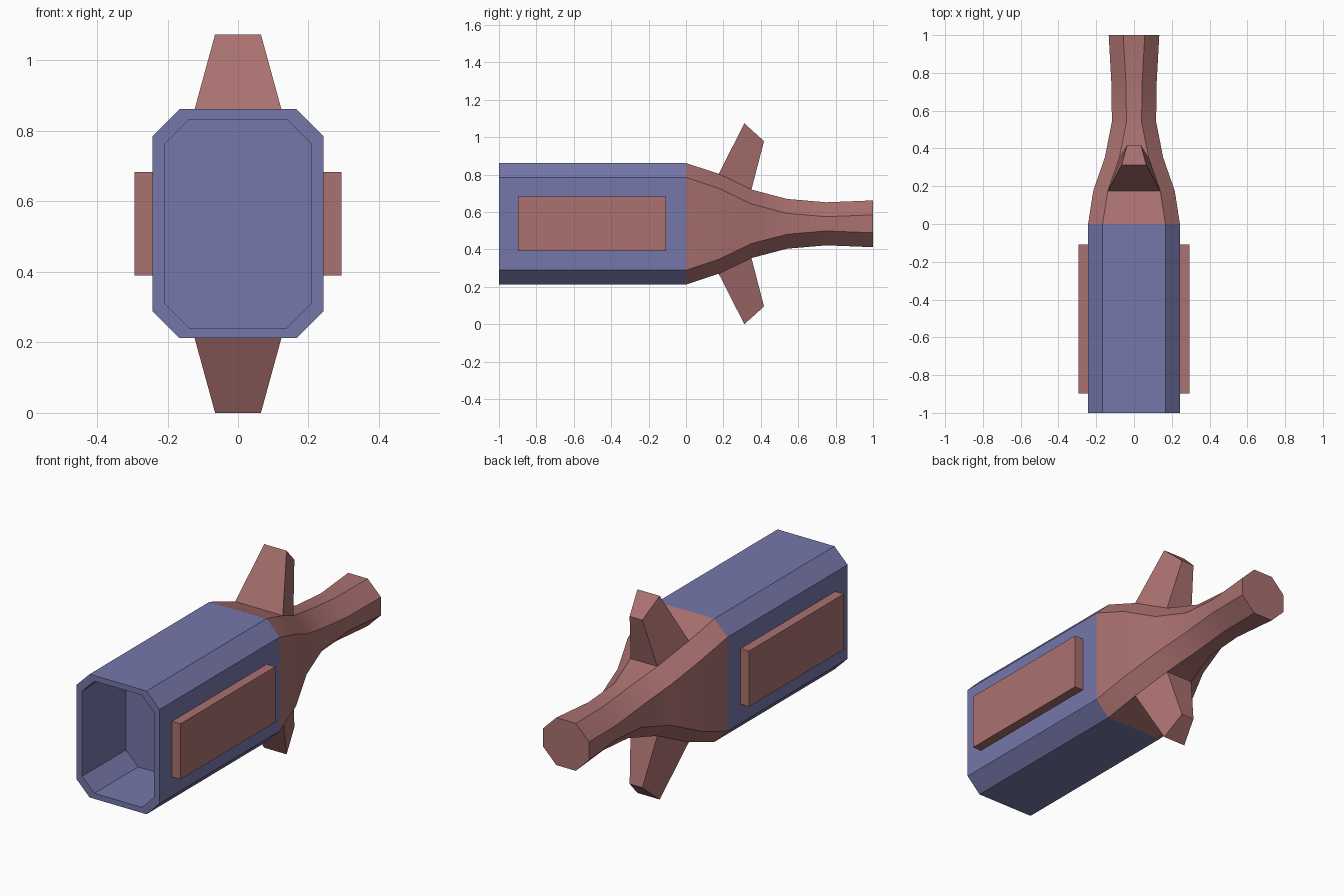
import bpy, bmesh
from math import radians

if "Cube" in bpy.data.objects:
    bpy.data.objects.remove(bpy.data.objects["Cube"])

MID = 0.537  # height of the long axis


def material(name, rgb):
    m = bpy.data.materials.new(name)
    m.diffuse_color = (*rgb, 1)
    m.use_nodes = True
    m.node_tree.nodes["Principled BSDF"].inputs["Base Color"].default_value = m.diffuse_color
    return m


blue = material("blue", (0.18, 0.185, 0.40))
red = material("red", (0.40, 0.165, 0.16))


def octagon(bm, y, hx, hz, c):
    """Ring of a rectangle with cut corners."""
    quarter = [(hx, hz - c), (hx - c, hz)]
    pts = quarter + [(-x, z) for x, z in reversed(quarter)]
    pts += [(-x, -z) for x, z in pts]
    return [bm.verts.new((x, y, MID + z)) for x, z in pts]


def loft(bm, sections):
    """Bridge rings running towards -y on the outside."""
    rings = [octagon(bm, *s) for s in sections]
    for a, b in zip(rings, rings[1:]):
        for i in range(8):
            j = (i + 1) % 8
            bm.faces.new((a[i], a[j], b[j], b[i]))
    return rings


def finish(bm, name, mat):
    mesh = bpy.data.meshes.new(name)
    bm.to_mesh(mesh)
    bm.free()
    ob = bpy.data.objects.new(name, mesh)
    bpy.context.collection.objects.link(ob)
    mesh.materials.append(mat)
    bpy.ops.object.select_all(action='DESELECT')
    ob.select_set(True)
    bpy.context.view_layer.objects.active = ob
    bpy.ops.object.shade_smooth_by_angle(angle=radians(30))
    return ob


# Hollow front housing with a shallow pocket
bm = bmesh.new()
rings = loft(bm, [(0, 0.243, 0.325, 0.077), (-1, 0.243, 0.325, 0.077),
                  (-1, 0.209, 0.296, 0.071), (-0.635, 0.209, 0.296, 0.071)])
bm.faces.new(rings[-1])
finish(bm, "housing", blue)

# Tapering tail, from the rear end forward to the housing
bm = bmesh.new()
tail = [(1, 0.134, 0.125), (0.75, 0.12, 0.115), (0.54, 0.117, 0.133),
        (0.35, 0.155, 0.183), (0.175, 0.216, 0.267), (0, 0.243, 0.325)]
rings = loft(bm, [(y, hx, hz, 0.077) for y, hx, hz in tail])
bm.faces.new(reversed(rings[0]))

# Fins drawn out of the top and bottom faces of the tail
bm.normal_update()
bases = [f for f in bm.faces
         if 0.2 < f.calc_center_median().y < 0.35
         and abs(f.calc_center_median().x) < 0.01]
for tip in bmesh.ops.extrude_discrete_faces(bm, faces=bases)["faces"]:
    for v in tip.verts:
        sx = 1 if v.co.x > 0 else -1
        sz = 1 if v.co.z > MID else -1
        x, y, z = (0.065, 0.312, 0.537) if v.co.y < 0.26 else (0.037, 0.417, 0.442)
        v.co = (sx * x, y, MID + sz * z)
finish(bm, "tail_with_fins", red)

# Raised side panels
for side, name in ((1, "right_panel"), (-1, "left_panel")):
    bm = bmesh.new()
    bmesh.ops.create_cube(bm, size=1)
    for v in bm.verts:
        v.co = (side * (0.243 if v.co.x * side < 0 else 0.293),
                -0.5025 + v.co.y * 0.79, MID + v.co.z * 0.293)
    # open where the panel meets the housing
    inner = [f for f in bm.faces if abs(f.calc_center_median().x) < 0.25]
    bmesh.ops.delete(bm, geom=inner, context='FACES')
    finish(bm, name, red)
